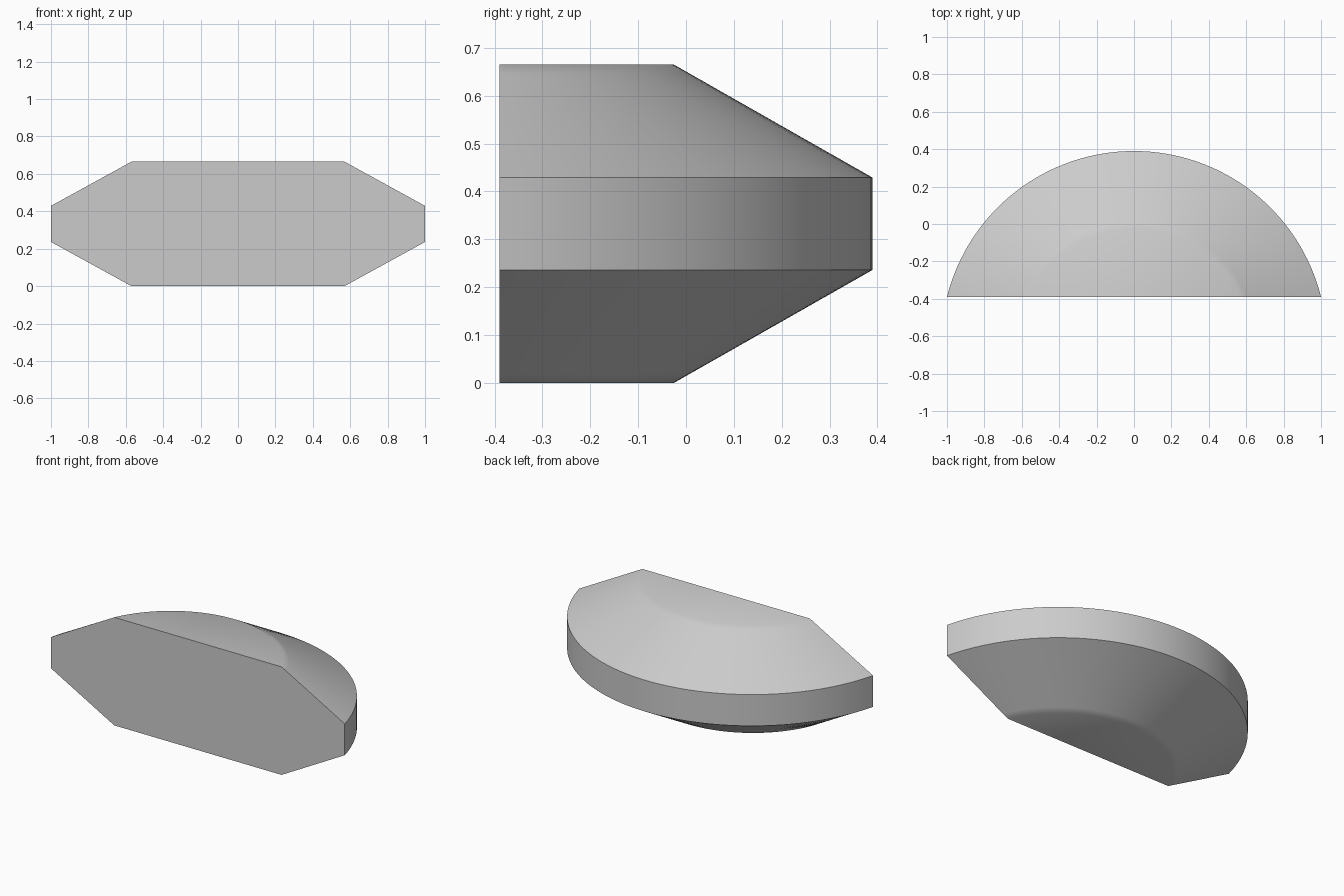
import bpy, bmesh, math

cube = bpy.data.objects.get("Cube")
if cube:
    bpy.data.objects.remove(cube, do_unlink=True)

FRONT = -0.39      # plane of the flat front face
SEGMENTS = 64


def arc(half_chord, apex, z):
    """Points on a circular arc through both chord ends and the rear apex."""
    rise = apex - FRONT
    radius = (half_chord ** 2 + rise ** 2) / (2 * rise)
    half_angle = math.asin(half_chord / radius)
    points = []
    for i in range(SEGMENTS + 1):
        a = half_angle * (1 - 2 * i / SEGMENTS)
        points.append((radius * math.sin(a), apex - radius + radius * math.cos(a), z))
    return points


# Stacked arcs: small cap, support loop, wide rim, mirrored about mid height
rim, cap = (1.0, 0.39, 0.236), (0.57, -0.025, 0.0)
support = tuple(c + (r - c) * 0.08 for r, c in zip(rim, cap))
height = 0.665
lower = [cap, support, rim]
layers = lower + [(w, y, height - z) for w, y, z in reversed(lower)]

bm = bmesh.new()
rings = [[bm.verts.new(p) for p in arc(*layer)] for layer in layers]

# Curved rear walls
for low, high in zip(rings, rings[1:]):
    for i in range(SEGMENTS):
        bm.faces.new((low[i], low[i + 1], high[i + 1], high[i]))

# Bottom, top and flat front
bm.faces.new(rings[0])
bm.faces.new(rings[-1])
bm.faces.new([r[0] for r in rings] + [r[-1] for r in reversed(rings)])
bmesh.ops.recalc_face_normals(bm, faces=bm.faces)

mesh = bpy.data.meshes.new("half_disc_body")
bm.to_mesh(mesh)
bm.free()
body = bpy.data.objects.new("half_disc_body", mesh)
bpy.context.collection.objects.link(body)

# Plain grey material
grey = bpy.data.materials.new("light_grey")
grey.use_nodes = True
color = (0.6, 0.6, 0.6, 1)
grey.diffuse_color = color
grey.node_tree.nodes["Principled BSDF"].inputs["Base Color"].default_value = color
mesh.materials.append(grey)

# Smooth curves, crisp rim and front
bpy.ops.object.select_all(action='DESELECT')
body.select_set(True)
bpy.context.view_layer.objects.active = body
bpy.ops.object.shade_smooth_by_angle(angle=math.radians(31))
